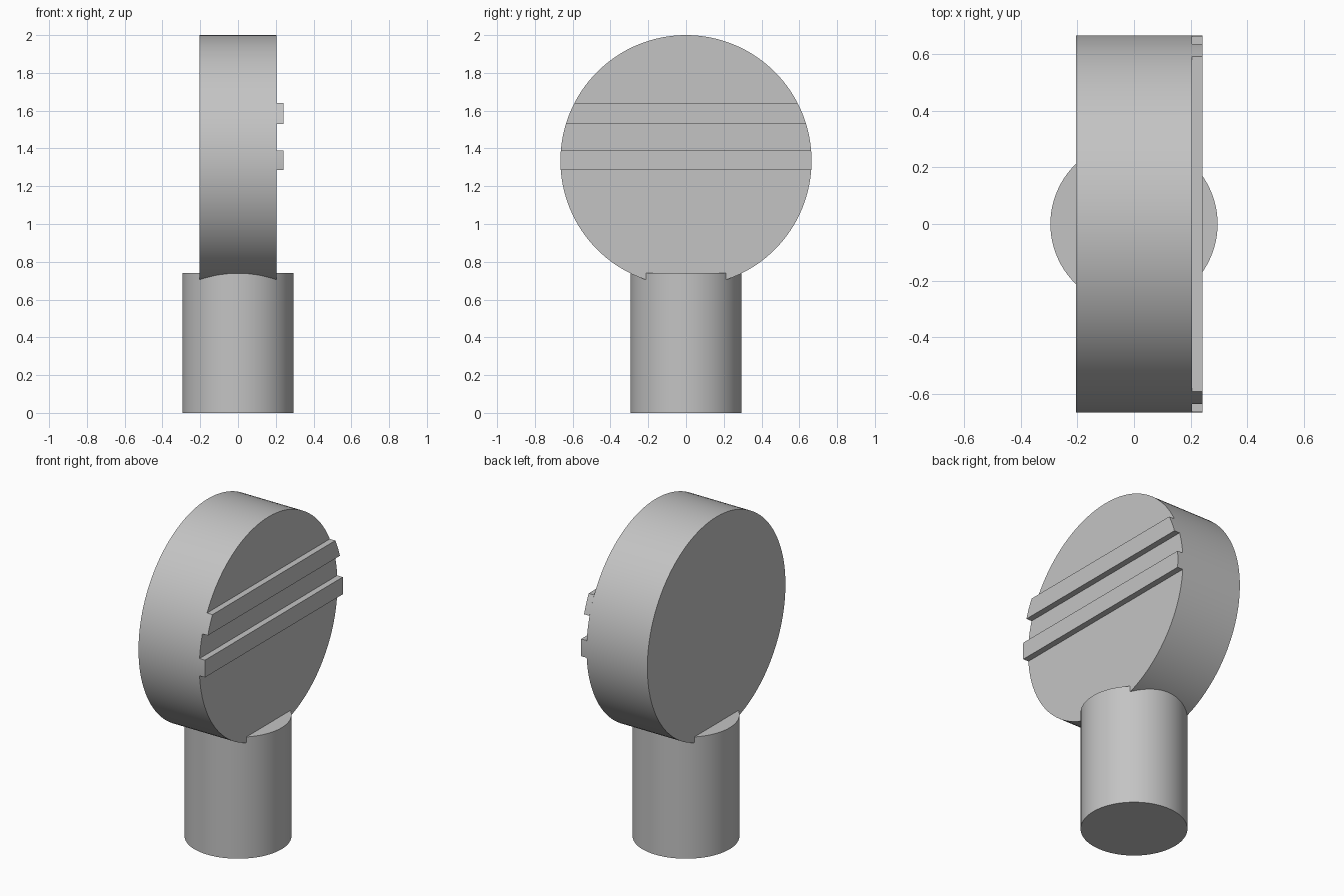
import bpy
import bmesh
import math

cube = bpy.data.objects.get("Cube")
if cube:
    bpy.data.objects.remove(cube, do_unlink=True)

DISC_R, DISC_Z, HALF_T = 0.665, 1.335, 0.205
POST_R, POST_H = 0.295, 0.74
RIB_OUT = 0.242

gray = bpy.data.materials.new("light_gray")
gray.use_nodes = True
gray.diffuse_color = (0.55, 0.55, 0.55, 1)
gray.node_tree.nodes["Principled BSDF"].inputs["Base Color"].default_value = (0.55, 0.55, 0.55, 1)


def finish(obj, name):
    obj.name = name
    obj.data.materials.clear()
    obj.data.materials.append(gray)
    bpy.ops.object.select_all(action="DESELECT")
    obj.select_set(True)
    bpy.context.view_layer.objects.active = obj
    bpy.ops.object.shade_smooth_by_angle(angle=math.radians(30))


def cylinder(name, radius, depth, location, rotation=(0, 0, 0)):
    bpy.ops.mesh.primitive_cylinder_add(vertices=128, radius=radius, depth=depth,
                                        location=location, rotation=rotation)
    finish(bpy.context.object, name)


def rib(name, z_low, z_high, steps=8):
    """Bar across the disc face, its ends following the disc rim."""
    a0 = math.asin((z_low - DISC_Z) / DISC_R)
    a1 = math.asin((z_high - DISC_Z) / DISC_R)
    right = [a0 + (a1 - a0) * i / steps for i in range(steps + 1)]
    angles = right + [math.pi - a for a in reversed(right)]
    bm = bmesh.new()
    verts = [bm.verts.new((HALF_T, DISC_R * math.cos(a), DISC_Z + DISC_R * math.sin(a)))
             for a in angles]
    face = bm.faces.new(verts)
    out = bmesh.ops.extrude_face_region(bm, geom=[face], use_keep_orig=True)
    moved = [g for g in out["geom"] if isinstance(g, bmesh.types.BMVert)]
    bmesh.ops.translate(bm, verts=moved, vec=(RIB_OUT - HALF_T, 0, 0))
    bmesh.ops.recalc_face_normals(bm, faces=bm.faces)
    mesh = bpy.data.meshes.new(name)
    bm.to_mesh(mesh)
    bm.free()
    obj = bpy.data.objects.new(name, mesh)
    bpy.context.collection.objects.link(obj)
    finish(obj, name)


# Upright post and the thick disc standing on it
cylinder("post", POST_R, POST_H, (0, 0, POST_H / 2))
cylinder("disc", DISC_R, 2 * HALF_T, (0, 0, DISC_Z), (0, math.pi / 2, 0))

# Two raised ribs on the left face of the disc
rib("lower_rib", 1.285, 1.39)
rib("upper_rib", 1.53, 1.64)
